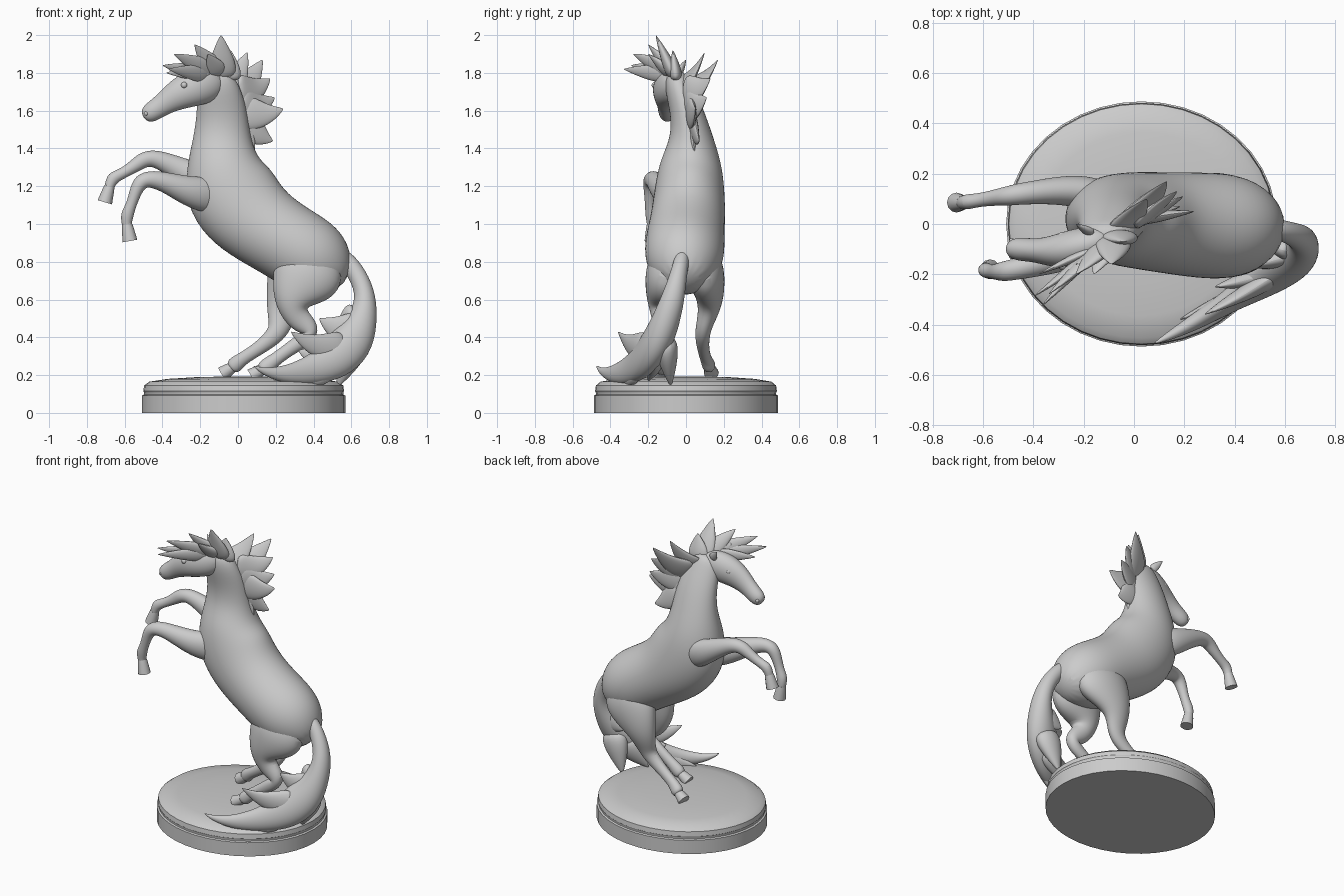
import bpy, bmesh, math
from mathutils import Vector


def skin(bm, rings):
    """Bridge rings of points into a closed tube."""
    vs = [[bm.verts.new(p) for p in ring] for ring in rings]
    n = len(vs[0])
    for a, b in zip(vs, vs[1:]):
        for i in range(n):
            bm.faces.new((a[i], a[(i + 1) % n], b[(i + 1) % n], b[i]))
    bm.faces.new(vs[0][::-1])
    bm.faces.new(vs[-1])


def finish(name, bm, levels=0, angle=50):
    bmesh.ops.recalc_face_normals(bm, faces=bm.faces)
    me = bpy.data.meshes.new(name)
    bm.to_mesh(me)
    bm.free()
    ob = bpy.data.objects.new(name, me)
    bpy.context.collection.objects.link(ob)
    if levels:
        m = ob.modifiers.new("smooth", 'SUBSURF')
        m.levels = m.render_levels = levels
    bpy.ops.object.select_all(action='DESELECT')
    ob.select_set(True)
    bpy.context.view_layer.objects.active = ob
    bpy.ops.object.shade_smooth_by_angle(angle=math.radians(angle))
    return ob


def tube_rings(stations, sides):
    """Stations are (x, y, z, radius in the xz plane, radius sideways)."""
    pts = [Vector(s[:3]) for s in stations]
    rings = []
    for i, s in enumerate(stations):
        t = (pts[min(i + 1, len(pts) - 1)] - pts[max(i - 1, 0)]).normalized()
        n = t.cross(Vector((0, 1, 0))).normalized()
        v = t.cross(n)
        rings.append([pts[i] + 1.04 * (n * s[3] * math.cos(a) + v * s[4] * math.sin(a))
                      for a in (2 * math.pi * k / sides for k in range(sides))])
    return rings


def loft(name, *paths, sides=12, levels=2):
    bm = bmesh.new()
    for p in paths:
        skin(bm, tube_rings(p, sides))
    return finish(name, bm, levels)


def lock(base, tip, r, flat=0.4, lift=0.03):
    """A pointed, slightly curved lock of hair."""
    b, t = Vector(base), Vector(tip)
    out = []
    for f, w in ((0, .9), (.3, 1), (.65, .6), (.9, .22), (1, .02)):
        p = b.lerp(t, f) - Vector((0, 0, lift * math.sin(math.pi * f)))
        out.append((*p, r * w, r * w * flat))
    return out


# Plinth: oval stepped drum with domed ground
bm = bmesh.new()
profile = [(1, 0), (1, .092), (.98, .097), (.98, .108), (.988, .115), (.98, .145),
           (.93, .165), (.75, .18), (.45, .19), (.1, .193)]
skin(bm, [[(.03 + .538 * s * math.cos(a), .487 * s * math.sin(a), z)
           for a in (2 * math.pi * k / 40 for k in range(40))] for s, z in profile])
finish("plinth", bm, angle=35)

# Torso and neck in one sweep
loft("torso_and_neck", [
    (-.12, -.06, 1.81, .06, .045), (-.105, -.045, 1.73, .11, .07),
    (-.085, .005, 1.6, .13, .085), (-.085, .03, 1.46, .147, .11),
    (-.085, .025, 1.33, .185, .16), (-.055, .02, 1.2, .24, .18),
    (.02, .015, 1.08, .24, .19), (.13, .005, .985, .215, .197),
    (.26, -.005, .905, .205, .207), (.38, -.01, .83, .21, .207),
    (.48, -.01, .76, .175, .17), (.565, -.01, .69, .07, .08)], sides=16)

# Head
loft("head", [
    (-.08, -.05, 1.755, .05, .04), (-.15, -.075, 1.745, .1, .07),
    (-.24, -.1, 1.72, .1, .08), (-.32, -.11, 1.685, .082, .063),
    (-.395, -.105, 1.635, .058, .045), (-.45, -.1, 1.597, .054, .048),
    (-.485, -.098, 1.575, .045, .038), (-.5, -.097, 1.565, .018, .018)])

# Eyes, nostrils
for name, x, z, off, r, yc in (("eye", -.285, 1.735, .058, .017, -.107),
                               ("nostril", -.485, 1.585, .03, .012, -.098)):
    for s in (-1, 1):
        bpy.ops.mesh.primitive_uv_sphere_add(segments=12, ring_count=8, radius=r,
                                             location=(x, yc + s * off, z))
        bpy.context.object.name = name
        bpy.ops.object.shade_smooth()

# Ears
loft("ears", *[lock((-.17, -.08 + s * .045, 1.8), (-.23, -.08 + s * .08, 1.87), .03, .6, 0)
               for s in (-1, 1)], sides=8)

# Hind legs: hip, thigh, hock, cannon, fetlock
loft("hind_leg_near", [
    (.43, -.07, .9, .08, .05), (.385, -.1, .78, .2, .11), (.34, -.12, .68, .175, .1),
    (.275, -.13, .58, .095, .075), (.31, -.13, .5, .067, .05), (.395, -.13, .435, .05, .04),
    (.37, -.13, .4, .046, .038), (.29, -.13, .35, .036, .032), (.2, -.13, .285, .033, .029),
    (.15, -.13, .245, .045, .037), (.12, -.13, .22, .034, .032)])
loft("hind_leg_far", [
    (.42, .05, .9, .08, .05), (.37, .09, .78, .2, .11), (.29, .12, .68, .16, .09),
    (.235, .13, .57, .09, .062), (.225, .1, .475, .065, .044), (.205, .085, .415, .05, .04),
    (.11, .09, .34, .035, .031), (.02, .105, .285, .033, .029), (-.015, .12, .255, .045, .036),
    (-.04, .127, .235, .034, .032)])

# Raised forelegs: shoulder, forearm, knee, cannon, fetlock
loft("foreleg_near", [
    (-.06, -.02, 1.16, .09, .05), (-.16, -.07, 1.15, .1, .07), (-.27, -.12, 1.175, .078, .068),
    (-.39, -.16, 1.225, .052, .05), (-.47, -.18, 1.24, .045, .042), (-.515, -.188, 1.225, .043, .04),
    (-.54, -.19, 1.18, .034, .034), (-.565, -.19, 1.1, .026, .026),
    (-.588, -.185, 1.05, .036, .031), (-.59, -.18, 1.0, .026, .026), (-.585, -.18, .98, .026, .026)])
loft("foreleg_far", [
    (-.08, .09, 1.2, .09, .05), (-.17, .125, 1.215, .095, .07), (-.29, .135, 1.28, .068, .057),
    (-.4, .125, 1.335, .05, .046), (-.465, .118, 1.35, .044, .042), (-.51, .11, 1.335, .042, .038),
    (-.55, .105, 1.305, .034, .032), (-.615, .095, 1.265, .027, .026),
    (-.665, .088, 1.245, .036, .031), (-.68, .085, 1.2, .026, .026), (-.685, .085, 1.18, .026, .026)])

# Hooves: flared, flat-soled
hooves = [((.135, -.13, .235), (.07, -.13, .195)), ((-.025, .122, .245), (-.08, .135, .208)),
          ((-.588, -.18, 1.0), (-.572, -.18, .91)), ((-.68, .085, 1.2), (-.705, .085, 1.115))]
for a, b in hooves:
    a, b = Vector(a), Vector(b)
    loft("hoof", [(*a.lerp(b, f), r, r) for f, r in ((0, .026), (.25, .03), (1, .038))], levels=0)

# Tail: a sweeping upright sheet of hair with loose locks
loft("tail", [
    (.5, -.01, .85, .04, .035), (.57, -.02, .82, .045, .04), (.635, -.04, .73, .05, .045),
    (.68, -.065, .62, .053, .06), (.662, -.105, .49, .08, .075), (.605, -.155, .37, .12, .085),
    (.51, -.225, .275, .11, .07), (.39, -.3, .225, .078, .045), (.26, -.38, .2, .05, .035),
    (.14, -.445, .215, .02, .018), (.08, -.475, .25, .003, .003)],
    lock((.65, -.12, .44), (.43, -.17, .5), .1, .45),
    lock((.65, -.11, .5), (.52, -.07, .44), .1, .5, 0),
    lock((.58, -.2, .36), (.28, -.36, .43), .085, .45, .05),
    lock((.56, -.2, .32), (.32, -.25, .33), .1, .45, .03),
    lock((.62, -.11, .4), (.53, -.08, .14), .09, .7, 0),
    lock((.57, -.15, .33), (.42, -.2, .17), .09, .6, 0),
    lock((.5, -.25, .25), (.18, -.38, .17), .08, .5, .02))

# Mane: a ridge of overlapping locks down the back of the neck
mane = [((-.06, -.03, 1.72), (.05, .1, 1.91), .085), ((-.03, -.01, 1.68), (.13, .17, 1.87), .1),
        ((-.01, -.01, 1.7), (.17, .13, 1.77), .1), ((0, .0, 1.64), (.195, .11, 1.67), .1),
        ((.0, .02, 1.6), (.24, .05, 1.61), .1), ((.01, .03, 1.57), (.185, .07, 1.44), .09),
        ((.01, .03, 1.52), (.085, .05, 1.34), .065)]
loft("mane", *[lock(b, t, r, .3) for b, t, r in mane], sides=8)

# Forelock blown forward over the head
fore = [((-.08, -.06, 1.77), (-.09, -.16, 2.0), .08), ((-.1, -.07, 1.79), (-.23, -.2, 1.95), .065),
        ((-.12, -.08, 1.8), (-.34, -.28, 1.9), .06), ((-.13, -.09, 1.79), (-.4, -.29, 1.84), .055),
        ((-.15, -.1, 1.79), (-.37, -.33, 1.82), .05), ((-.06, -.05, 1.76), (-.04, -.07, 1.92), .08),
        ((-.16, -.1, 1.8), (-.38, -.2, 1.8), .045), ((-.1, -.08, 1.79), (-.16, -.2, 1.9), .06)]
loft("forelock", *[lock(b, t, r, .45, .0) for b, t, r in fore], sides=8)
